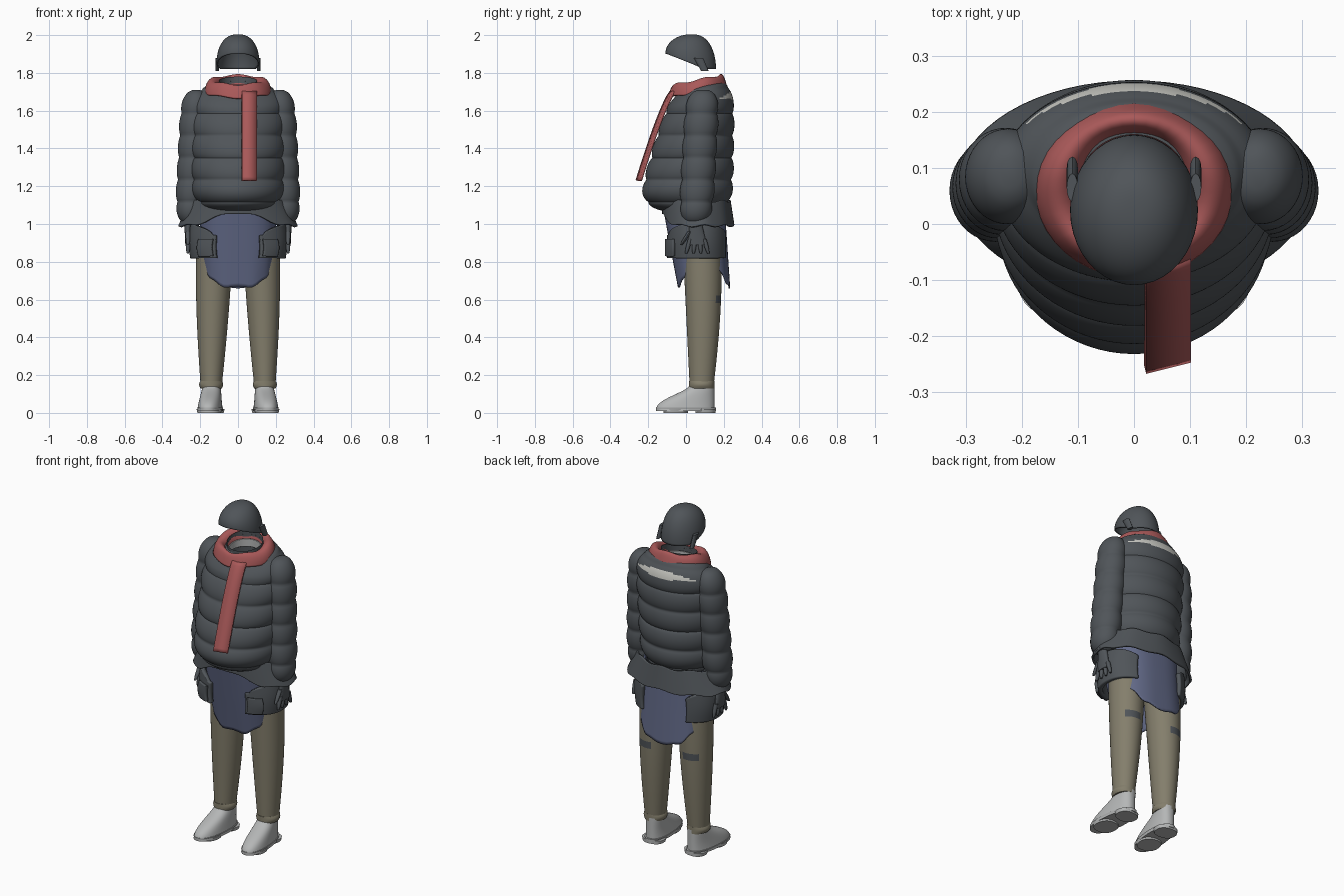
import bpy, bmesh
from math import sin, cos, pi, radians
from mathutils import Matrix

if "Cube" in bpy.data.objects:
    bpy.data.objects.remove(bpy.data.objects["Cube"])
made = []


def material(name, red, green, blue):
    mat = bpy.data.materials.new(name)
    mat.use_nodes = True
    mat.diffuse_color = (red, green, blue, 1)
    shader = mat.node_tree.nodes["Principled BSDF"]
    shader.inputs["Base Color"].default_value = mat.diffuse_color
    return mat


CHARCOAL = material("charcoal", .08, .09, .1)
RED = material("scarf red", .4, .1, .1)
BLUE = material("shirt blue", .12, .14, .24)
TAN = material("trouser tan", .23, .21, .15)
GREY = material("shoe grey", .46, .47, .47)
PALE = material("reflective pale", .58, .58, .54)


def mix(start, end, t):
    return start + (end - start) * t


def bump(t):
    return sin(pi * t)


def smooth(t):
    return t * t * (3 - 2 * t)


def barrel(t):
    """Full in the middle and rounded off at both ends."""
    return max(0, 1 - abs(2 * t - 1) ** 6) ** .5


def clamp(value):
    return min(1, max(0, value))


def signed_power(value, power):
    return abs(value) ** power * (1 if value > 0 else -1)


def finish(name, bm, materials, thick=0, rule=None, placement=None):
    bmesh.ops.recalc_face_normals(bm, faces=bm.faces)
    if rule:
        for face in bm.faces:
            face.material_index = int(rule(face.calc_center_median()))
    if placement:
        bm.transform(placement)
    mesh = bpy.data.meshes.new(name)
    bm.to_mesh(mesh)
    bm.free()
    obj = bpy.data.objects.new(name, mesh)
    bpy.context.collection.objects.link(obj)
    for mat in materials:
        mesh.materials.append(mat)
    if thick:
        solid = obj.modifiers.new("thickness", "SOLIDIFY")
        solid.thickness = thick
        solid.offset = 0
    made.append(obj)


def skin(bm, rows, closed):
    for lower, upper in zip(rows, rows[1:]):
        count = len(lower)
        for i in range(count if closed else count - 1):
            j = (i + 1) % count
            bm.faces.new((lower[i], lower[j], upper[j], upper[i]))


def loft(name, materials, profile, side=1, sides=40, rows=24, arc=None, power=1,
         puff=0, warp=None, caps=(True, True), **extras):
    """Skin rings; profile(t) gives height, centre x, half width, front y, back y."""
    bm = bmesh.new()
    start, end = arc or (0, 360)
    rings = []
    for row in range(rows + 1):
        z, x, width, front, back = profile(row / rows)
        quilt = 1 - puff * (1 - abs(sin(pi * (z - 1) / .117)) ** .6)
        middle, depth = (front + back) / 2, (back - front) / 2
        ring = []
        for i in range(sides + 1 if arc else sides):
            angle = radians(mix(start, end, i / sides))
            px = x + quilt * width * signed_power(cos(angle), power)
            py = middle + quilt * depth * signed_power(sin(angle), power)
            pz = warp(py, z, angle) if warp else z
            ring.append(bm.verts.new((side * px, py, pz)))
        rings.append(ring)
    skin(bm, rings, closed=not arc)
    for ring, capped in zip((rings[0], rings[-1]), caps):
        if capped and not arc:
            bm.faces.new(ring)
    finish(name, bm, materials, **extras)


OPEN = (False, False)


def collar_tilt(y, z, angle):
    return z + max(0, z - 1.62) * (y - .07) * 1.6


def reflective(centre):
    """Thin curved band across the upper back."""
    taper = 1 - (centre.x / .2) ** 2
    height = 1.68 - centre.x ** 2 / 2
    return centre.y > .1 and taper > 0 and abs(centre.z - height) < .02 * taper


# Quilted jacket body with a forward belly
def jacket(t):
    full = barrel(t)
    return (mix(1.06, 1.74, t), 0, mix(.1, .25, full),
            -.03 - .24 * full * (1 - t) ** .7, .15 + .1 * full + .01 * t)


loft("jacket_body", [CHARCOAL, PALE], jacket, sides=72, rows=96, puff=.07,
     warp=collar_tilt, caps=(True, False), rule=reflective)

# Hollow collar and its lining
loft("jacket_collar", [CHARCOAL], lambda t: (mix(1.6, 1.76, t), 0, .1, -.03, .16),
     caps=(True, False), warp=collar_tilt)
loft("collar_lining", [GREY], lambda t: (mix(1.68, 1.72, t), 0, .09, -.02, .15),
     caps=OPEN, thick=.006, warp=collar_tilt)

# Flared hem, raised under the belly
loft("jacket_hem", [CHARCOAL],
     lambda t: (mix(1.12, .99, t), 0, mix(.25, .31, t), -.12, mix(.23, .25, t)),
     sides=64, caps=OPEN, thick=.012,
     warp=lambda y, z, angle: z + .07 * max(0, -sin(angle)) ** 6 + .006 * sin(9 * angle))

# Scarf draped round the neck as an arched band
loft("scarf_wrap", [RED],
     lambda t: (1.7 + .06 * bump(t), 0, mix(.1, .17, smooth(t)),
                mix(-.04, -.09, t), mix(.16, .21, t)),
     caps=OPEN, thick=.012,
     warp=lambda y, z, angle: z + (y - .07) / 5 + .005 * sin(5 * angle))

# Hanging scarf tail, following the belly
bm = bmesh.new()
strip = []
for step in range(25):
    t = step / 24
    strip.append([bm.verts.new((.06 + .04 * u, mix(-.07, -.25, t ** .8) + .01 * u,
                                mix(1.7, 1.23, t))) for u in (-1, 0, 1)])
skin(bm, strip, closed=False)
finish("scarf_tail", bm, [RED], thick=.015)


# Shirt hanging below the jacket, cut higher at the sides
def shirt_edge(y, z, angle):
    low = clamp((.87 - z) / .2)
    return z + low * (.13 * abs(cos(angle)) ** 2.5 + .006 * sin(11 * angle))


loft("shirt_tail", [BLUE],
     lambda t: (mix(1.1, .665, t), 0, .2 - .01 * t, mix(-.12, -.04, t), mix(.2, .23, t)),
     sides=64, power=.75, caps=OPEN, thick=.008, warp=shirt_edge)


# Helmet dome with a rim that slopes down to the back
def dome(t):
    spread = max(.02, sin(t * pi / 2) ** .8)
    return (1.82 + .18 * cos(t * pi / 2), 0, .11 * spread,
            .03 - .135 * spread, .03 + .125 * spread)


loft("helmet", [CHARCOAL], dome, caps=(True, False), thick=.008,
     warp=lambda y, z, angle: 2 - (2 - z) * (1 - .45 * clamp((.1 - y) / .2)))


def sleeve(t):
    full = barrel(t)
    middle, depth = mix(.05, .09, t), mix(.03, .092, full)
    return (mix(1, 1.71, t), mix(.255, .22, t), mix(.02, .083, full),
            middle - depth, middle + depth)


def leg(t):
    return (mix(.95, .13, t), mix(.115, .142, t ** .5), mix(.1, .055, t) + .008 * bump(t),
            mix(-.02, .02, t), mix(.19, .145, t) + .015 * bump(t))


def worn_slit(centre):
    """Small torn marks behind the knee."""
    return centre.y > .16 and abs(centre.x) > .1 and abs(centre.z - .6) < .02


def shoe(t):
    return (mix(.01, .15, t), 0, mix(.066, .046, t),
            mix(-.24, -.06, smooth(t ** 1.3)), .07)


def digit(root, tip, top, bottom, radius):
    """Tapered finger profile from its root to its tip."""
    def profile(t):
        y, size = mix(root, tip, t), radius * (1 - t ** 4 / 2)
        return mix(top, bottom, t), .265, size, y - size, y + size
    return profile


for side, label in ((1, "left_"), (-1, "right_")):
    # Helmet strap mount
    loft(label + "helmet_strap", [CHARCOAL],
         lambda t: (mix(1.88, 1.81, t), .11, .01, mix(.04, .08, t), mix(.09, .12, t)),
         side, sides=12, rows=4)

    # Quilted sleeve
    loft(label + "sleeve", [CHARCOAL], sleeve, side, rows=72, puff=.13)

    # Gloved hand with spread fingers
    loft(label + "palm", [CHARCOAL],
         lambda t: (mix(1.02, .89, t), .265, .02 - .006 * t, mix(.02, .01, t), mix(.08, .11, t)),
         side, sides=20, rows=8)
    for k, finger in enumerate(("index", "middle", "ring", "little")):
        root = .022 + .025 * k
        loft(label + finger + "_finger", [CHARCOAL],
             digit(root, root + .014 * (k - 1.5), .92, .845, .012),
             side, sides=10, rows=8)
    loft(label + "thumb", [CHARCOAL], digit(.02, -.025, .96, .89, .012),
         side, sides=10, rows=8)

    # Hip pouch wrapped round the side, taller in the middle, with a front pocket
    loft(label + "hip_pouch", [CHARCOAL],
         lambda t: (mix(.94, .82, t), 0, .24 + .01 * bump(t), -.1, .22),
         side, arc=(-66, 58), power=.85, thick=.025,
         warp=lambda y, z, angle: z + (z - .82) * max(0, cos(angle * 1.5)) ** .5 / 2)
    loft(label + "front_pocket", [CHARCOAL],
         lambda t: (mix(.92, .83, t), 0, .25 + .01 * bump(t), -.12, .22),
         side, sides=12, arc=(-62, -38), power=.85, thick=.02)

    # Trouser leg and gathered cuff
    loft(label + "trouser_leg", [TAN, CHARCOAL], leg, side, rows=60, rule=worn_slit)
    loft(label + "trouser_cuff", [TAN],
         lambda t: (mix(.13, .17, t), .142, .056 + .008 * bump(t), .015, .15),
         side, rows=8)

    # Shoe with toes turned slightly out, on a sole with separate treads
    turn = Matrix.Translation((side * .14, .08, 0)) @ Matrix.Rotation(side * .09, 4, "Z")
    loft(label + "shoe", [GREY], shoe, side, power=.85, placement=turn)
    for part, front, back, base, top in (("sole", -.24, .08, .01, .028),
                                         ("heel", -.03, .075, 0, .02),
                                         ("tread", -.2, -.07, 0, .02)):
        loft(label + part, [GREY],
             lambda t: (mix(base, top, t), 0, .062 + .005 * t, front, back),
             side, rows=2, power=.85, placement=turn)

# Smooth shading with crisp edges kept
bpy.ops.object.select_all(action="DESELECT")
for obj in made:
    obj.select_set(True)
bpy.context.view_layer.objects.active = made[0]
bpy.ops.object.shade_smooth_by_angle(angle=radians(40))
